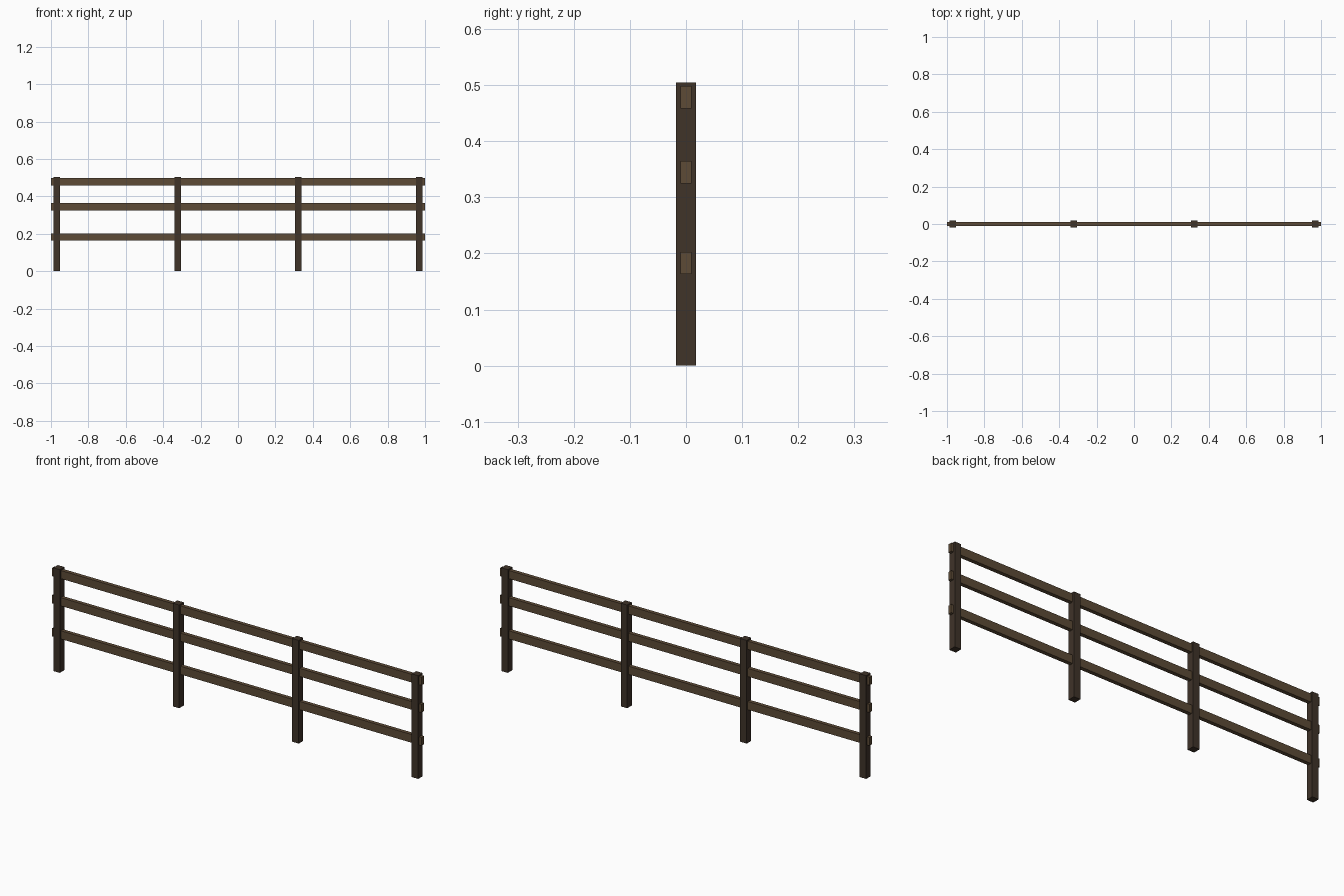
import bpy

if "Cube" in bpy.data.objects:
    bpy.data.objects.remove(bpy.data.objects["Cube"])


def material(name, color):
    m = bpy.data.materials.new(name)
    m.diffuse_color = (*color, 1)
    m.use_nodes = True
    m.node_tree.nodes["Principled BSDF"].inputs["Base Color"].default_value = m.diffuse_color
    return m


def box(name, center, size, mat):
    bpy.ops.mesh.primitive_cube_add(size=1, location=center)
    ob = bpy.context.object
    ob.name = name
    ob.scale = size
    bpy.ops.object.transform_apply(location=False, rotation=False, scale=True)
    ob.data.materials.append(mat)
    return ob


dark_wood = material("dark_wood", (0.05, 0.033, 0.022))
rail_wood = material("rail_wood", (0.11, 0.07, 0.037))

# Four evenly spaced square posts
POST_H, POST_W = 0.505, 0.035
for i in range(4):
    x = -0.97 + i * 1.94 / 3
    box(f"post_{i + 1}", (x, 0, POST_H / 2), (POST_W, POST_W, POST_H), dark_wood)

# Three rails running through the posts and poking out at the ends
for name, z in (("lower_rail", 0.183), ("middle_rail", 0.345), ("top_rail", 0.478)):
    box(name, (0, 0, z), (2.0, 0.019, 0.04), rail_wood)
